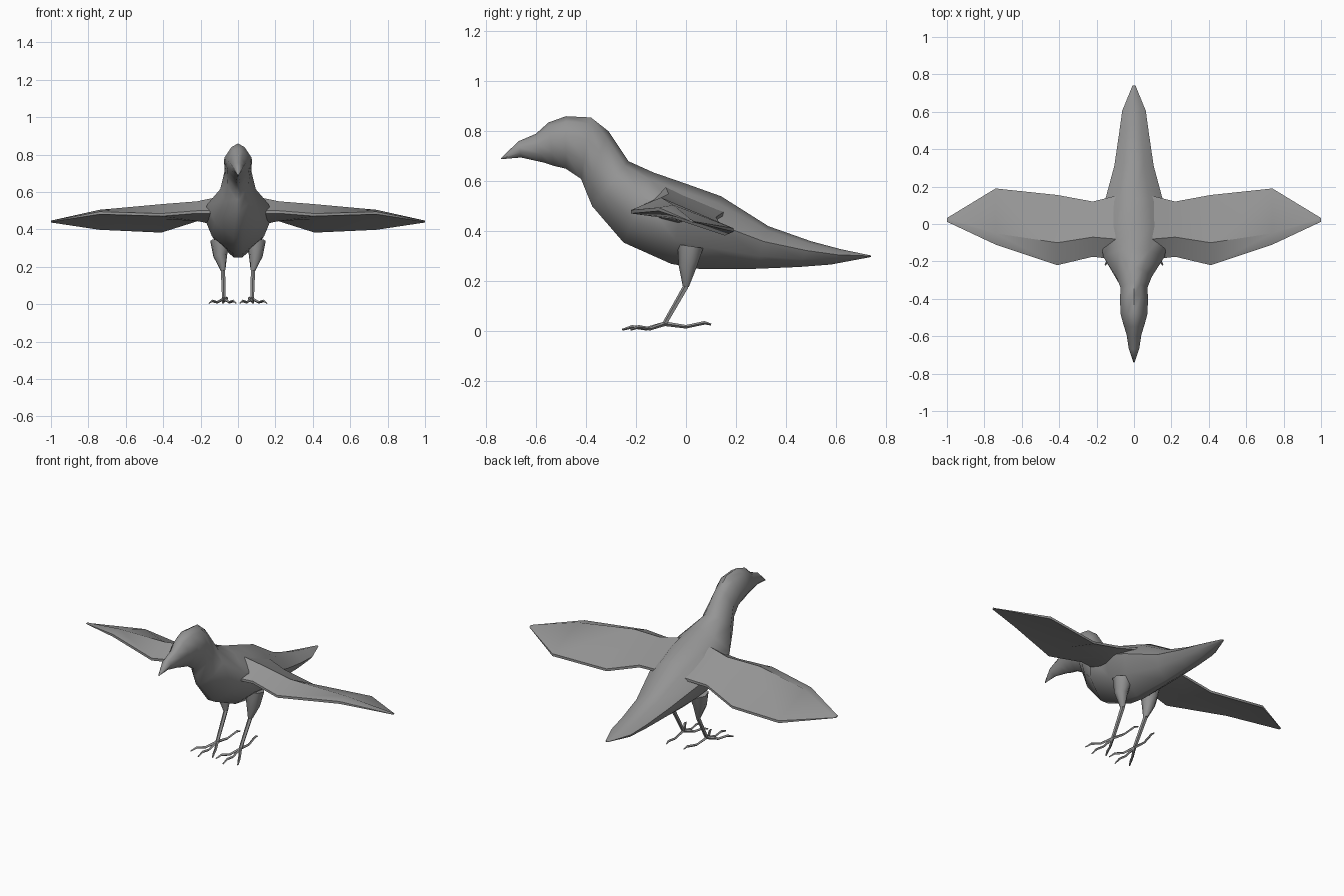
import bpy, bmesh, math
from mathutils import Vector

if "Cube" in bpy.data.objects:
    bpy.data.objects.remove(bpy.data.objects["Cube"])

grey = bpy.data.materials.new("plumage grey")
grey.diffuse_color = (0.3, 0.3, 0.3, 1)
grey.use_nodes = True
grey.node_tree.nodes["Principled BSDF"].inputs["Base Color"].default_value = grey.diffuse_color


def finish(name, bm, angle):
    """Turn a bmesh into a named, grey, smoothly shaded object."""
    bmesh.ops.recalc_face_normals(bm, faces=bm.faces)
    mesh = bpy.data.meshes.new(name)
    bm.to_mesh(mesh)
    bm.free()
    mesh.materials.append(grey)
    ob = bpy.data.objects.new(name, mesh)
    bpy.context.collection.objects.link(ob)
    bpy.ops.object.select_all(action='DESELECT')
    ob.select_set(True)
    bpy.context.view_layer.objects.active = ob
    bpy.ops.object.shade_smooth_by_angle(angle=math.radians(angle))
    return ob


def loft(name, rings, angle=60):
    """Skin a series of equal closed rings and cap both ends."""
    bm = bmesh.new()
    loops = [[bm.verts.new(p) for p in ring] for ring in rings]
    n = len(loops[0])
    for a, b in zip(loops, loops[1:]):
        for i in range(n):
            j = (i + 1) % n
            bm.faces.new((a[i], a[j], b[j], b[i]))
    bm.faces.new(loops[0])
    bm.faces.new(loops[-1])
    return finish(name, bm, angle)


def tube(name, points, radii, sides=5):
    """Tapered tube following a path."""
    pts = [Vector(p) for p in points]
    rings = []
    for i, p in enumerate(pts):
        d = (pts[min(i + 1, len(pts) - 1)] - pts[max(i - 1, 0)]).normalized()
        u = d.cross(Vector((1, 0, 0))).normalized()
        v = d.cross(u)
        rings.append([p + radii[i] * (u * math.cos(t) + v * math.sin(t))
                      for t in (2 * math.pi * k / sides for k in range(sides))])
    return loft(name, rings)


# Body from beak to tail: top y, top z, bottom y, bottom z, half width
sections = [
    (-.74, .692, -.74, .688, .003), (-.67, .76, -.66, .695, .028),
    (-.60, .79, -.57, .675, .040), (-.55, .835, -.53, .662, .055),
    (-.48, .86, -.48, .65, .072), (-.38, .855, -.42, .61, .075),
    (-.31, .80, -.40, .56, .071), (-.23, .68, -.375, .50, .095),
    (-.13, .635, -.25, .355, .165), (0, .59, -.06, .27, .185),
    (.14, .54, .05, .25, .160), (.33, .42, .28, .25, .105),
    (.50, .36, .45, .257, .080), (.62, .328, .58, .267, .063),
    (.74, .303, .74, .297, .008)]
# Half cross-section: distance from top to bottom, share of half width
outline = [(0, 0), (.10, .5), (.36, 1), (.70, .76), (1, .14)]
rings = []
for ty, tz, by, bz, w in sections:
    half = [(w * f, ty + (by - ty) * t, tz + (bz - tz) * t) for t, f in outline]
    rings.append(half + [(-x, y, z) for x, y, z in reversed(half[1:])])
loft("body", rings)

# Wing stations: x, then (y, z) of leading edge, top, trailing edge, underside
stations = [
    (.10, (-.19, .50), (-.08, .575), (.15, .47), (-.03, .42)),
    (.22, (-.175, .50), (-.07, .55), (.12, .45), (-.03, .445)),
    (.41, (-.22, .485), (-.10, .535), (.155, .39), (-.06, .455)),
    (.74, (-.11, .495), (-.05, .505), (.19, .405), (.02, .45)),
    (1.0, (.012, .443), (.02, .447), (.032, .438), (.02, .437))]

# Toe paths relative to the ankle: sideways reach, y and z
front_toe = [(0, -.085, .03), (.45, -.16, .010), (.8, -.215, .018), (1, -.255, .006)]
back_toe = [(0, -.085, .03), (.3, 0, .018), (.8, .075, .034), (1, .10, .027)]

for side, s in (("left", 1), ("right", -1)):
    wing = []
    for x, lead, top, trail, under in stations:
        e = .007 if x < 1 else .001
        prof = [lead, top, (trail[0], trail[1] + e), (trail[0], trail[1] - e), under,
                (lead[0], lead[1] - 2 * e)]
        wing.append([(s * x, y, z) for y, z in prof])
    loft(side + "_wing", wing, 40)

    # Feathered thigh and thin shank
    tube(side + "_thigh", [(s * .095, .02, .34), (s * .095, .008, .26), (s * .08, 0, .18)],
         [.055, .038, .013], 7)
    tube(side + "_shank", [(s * .08, .002, .20), (s * .08, -.002, .175), (s * .076, -.085, .03)],
         [.014, .012, .010])

    # Three forward toes and one backward toe
    for name, path, reach, scale in (("inner", front_toe, -.065, .8), ("middle", front_toe, .005, 1),
                                     ("outer", front_toe, .078, .8), ("back", back_toe, -.02, 1)):
        pts = [(s * (.076 + reach * f), -.085 + (y + .085) * scale, z) for f, y, z in path]
        tube(f"{side}_{name}_toe", pts, [.009, .007, .007, .004], 4)
